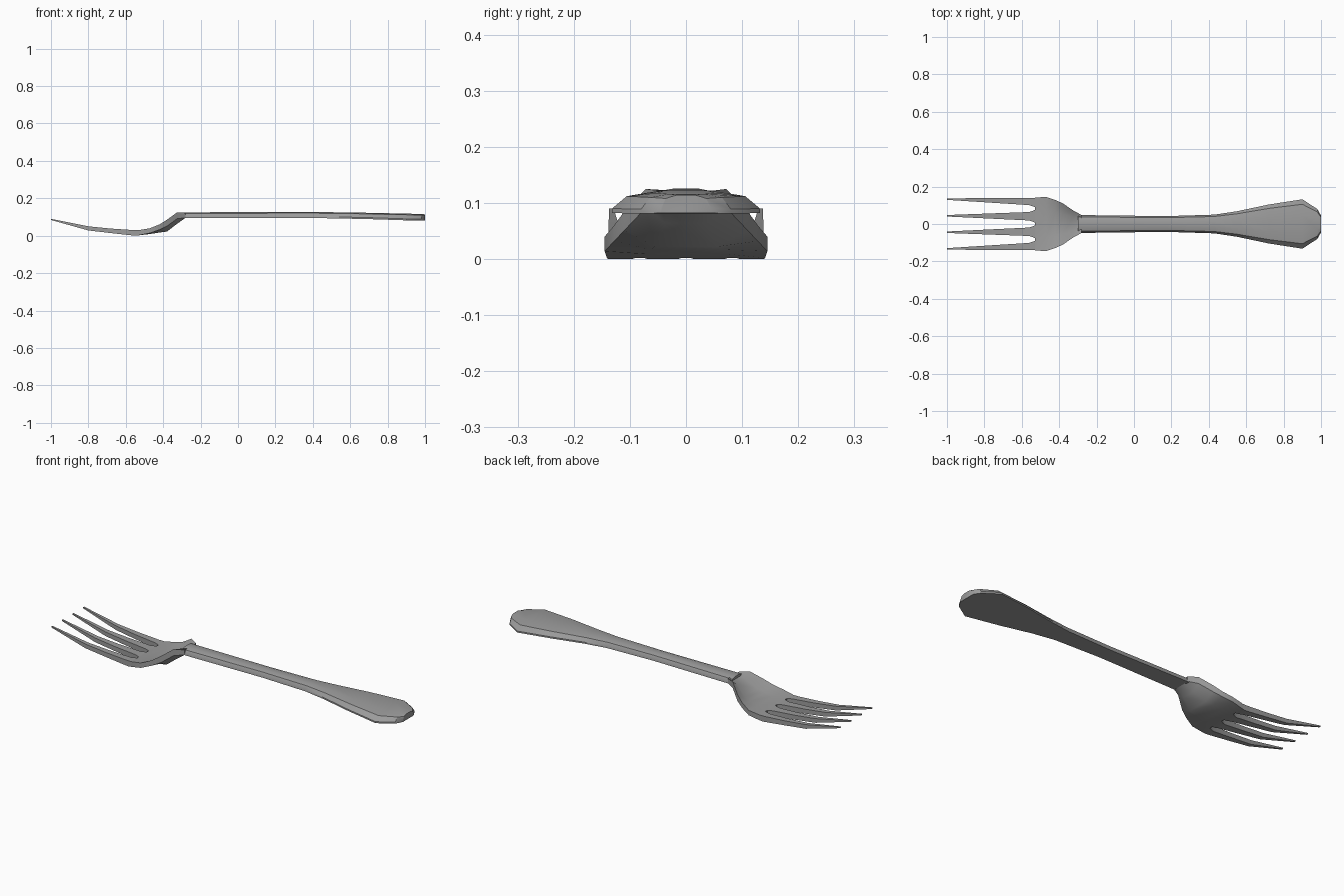
import bpy
import bmesh
import math

cube = bpy.data.objects.get("Cube")
if cube:
    bpy.data.objects.remove(cube, do_unlink=True)

steel = bpy.data.materials.new("grey steel")
steel.use_nodes = True
steel.diffuse_color = (0.33, 0.33, 0.33, 1)
steel.node_tree.nodes["Principled BSDF"].inputs["Base Color"].default_value = (0.33, 0.33, 0.33, 1)


def loft(name, rings):
    """Skin equal-length rings of points and cap both ends."""
    bm = bmesh.new()
    loops = [[bm.verts.new(p) for p in ring] for ring in rings]
    n = len(loops[0])
    for a, b in zip(loops, loops[1:]):
        for i in range(n):
            j = (i + 1) % n
            bm.faces.new((a[i], a[j], b[j], b[i]))
    bm.faces.new(loops[0])
    bm.faces.new(loops[-1])
    bmesh.ops.recalc_face_normals(bm, faces=bm.faces)
    mesh = bpy.data.meshes.new(name)
    bm.to_mesh(mesh)
    bm.free()
    mesh.materials.append(steel)
    obj = bpy.data.objects.new(name, mesh)
    bpy.context.collection.objects.link(obj)
    bpy.ops.object.select_all(action="DESELECT")
    obj.select_set(True)
    bpy.context.view_layer.objects.active = obj
    bpy.ops.object.shade_smooth_by_angle(angle=math.radians(30))
    return obj


# Handle: flat underside, softly domed top, flared end
def handle_ring(x, w, bottom, top):
    half = [(w, bottom), (w, bottom + 0.008), (0.8 * w, top - 0.006), (0.38 * w, top)]
    pts = half + [(-y, z) for y, z in reversed(half)]
    return [(x, y, z) for y, z in pts]


handle_stations = [
    (-0.30, 0.048, 0.095, 0.125), (0.17, 0.042, 0.095, 0.126),
    (0.43, 0.050, 0.094, 0.126), (0.55, 0.068, 0.092, 0.125),
    (0.72, 0.104, 0.088, 0.122), (0.90, 0.132, 0.082, 0.118),
    (0.98, 0.080, 0.081, 0.116), (1.00, 0.045, 0.082, 0.114),
]
loft("handle", [handle_ring(*s) for s in handle_stations])


# Head: dished plate whose centre hangs below its rim
def head_ring(x, w, rim, centre, thick):
    top = [(w, rim), (0.5 * w, centre), (-0.5 * w, centre), (-w, rim)]
    under = [(y, z - thick) for y, z in reversed(top)]
    return [(x, y, z) for y, z in top + under]


head_stations = [
    (-0.28, 0.048, 0.122, 0.122, 0.026), (-0.325, 0.072, 0.125, 0.098, 0.034),
    (-0.38, 0.110, 0.085, 0.056, 0.034), (-0.42, 0.128, 0.060, 0.045, 0.028),
    (-0.47, 0.145, 0.040, 0.035, 0.026), (-0.53, 0.141, 0.030, 0.030, 0.028),
]
loft("head", [head_ring(*s) for s in head_stations])


# Tines: tapered bars curving upward, with rounded slots between them
def tine(name, root, base, tip, outer):
    rings = []
    for x, bottom, top in [(-0.53, 0.002, 0.03), (-0.545, 0.0, 0.03), (-0.56, 0.001, 0.03),
                           (-0.68, 0.014, 0.038), (-0.80, 0.028, 0.05), (-1.0, 0.084, 0.09)]:
        t = max(0, (-0.56 - x) / 0.44)
        lo, hi = [a + (b - a) * t for a, b in zip(base, tip)]
        fillet = {-0.53: 1, -0.545: 0.45}.get(x, 0)
        lo -= root * fillet
        if not outer:
            hi += root * fillet
        rings.append([(x, lo, bottom), (x, hi, bottom), (x, hi, top), (x, lo, top)])
    loft(name, rings)


for side, label in ((1, "left"), (-1, "right")):
    for part, base, tip in (("inner", (0.019, 0.064), (0.040, 0.048)),
                            ("outer", (0.101, 0.140), (0.129, 0.137))):
        spans = [tuple(sorted(side * y for y in span)) for span in (base, tip)]
        if part == "inner":
            tine(label + "_inner_tine", 0.011, *spans, False)
        elif side > 0:
            tine(label + "_outer_tine", 0.011, *spans, True)
        else:
            # the right outer tine mirrors the left one
            source = bpy.data.objects["left_outer_tine"].data
            rings = [[(v.co.x, -v.co.y, v.co.z) for v in source.vertices[i:i + 4]]
                     for i in range(0, len(source.vertices), 4)]
            loft(label + "_outer_tine", rings)
